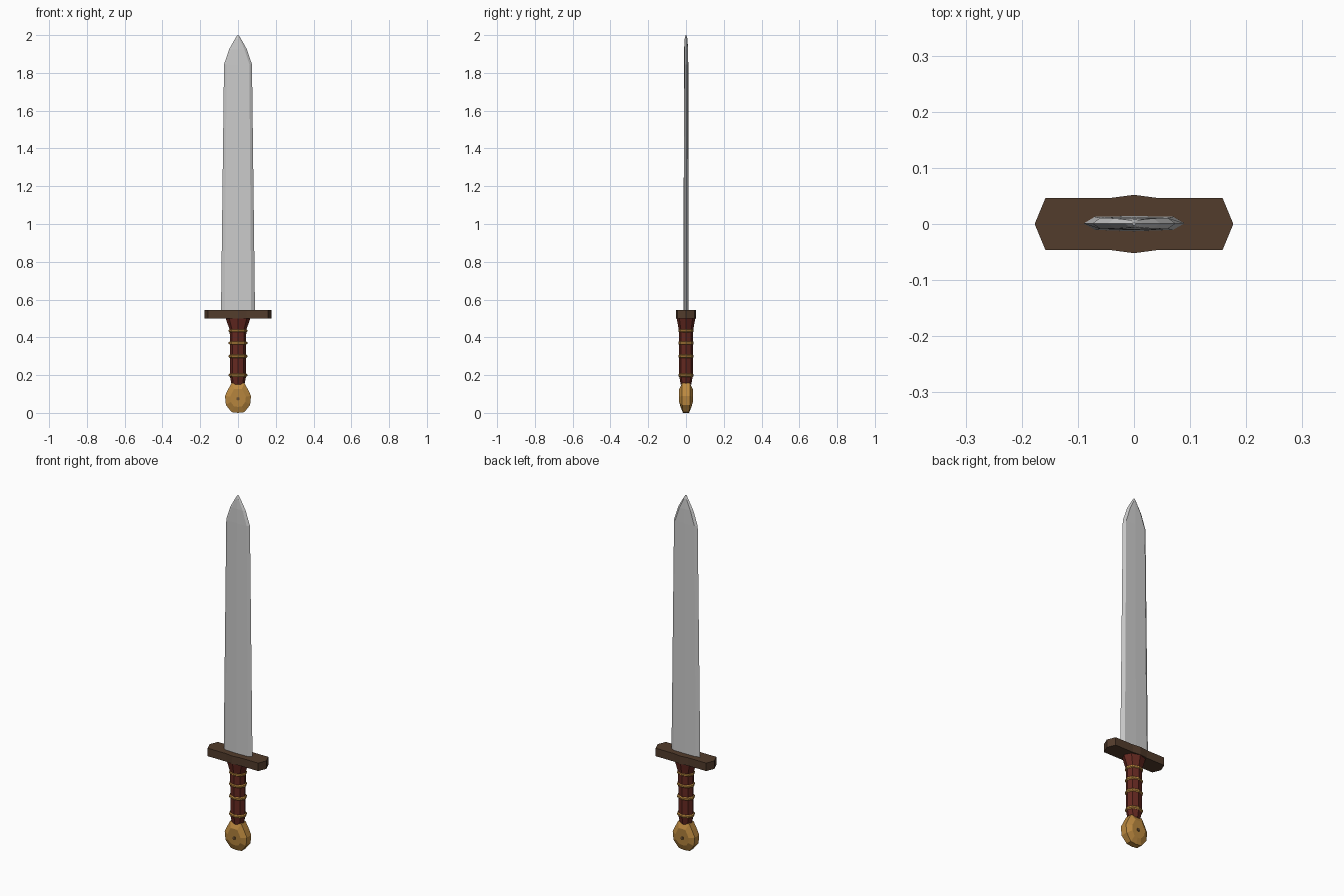
import bpy, bmesh
from math import cos, sin, pi

if "Cube" in bpy.data.objects:
    bpy.data.objects.remove(bpy.data.objects["Cube"])


def material(name, color):
    m = bpy.data.materials.new(name)
    m.diffuse_color = (*color, 1)
    m.use_nodes = True
    m.node_tree.nodes["Principled BSDF"].inputs["Base Color"].default_value = m.diffuse_color
    return m


def loft(name, rings, mat=None):
    """Skin a list of equal-length vertex rings and cap both ends."""
    bm = bmesh.new()
    loops = [[bm.verts.new(p) for p in r] for r in rings]
    n = len(loops[0])
    for a, b in zip(loops, loops[1:]):
        for i in range(n):
            j = (i + 1) % n
            bm.faces.new((a[i], a[j], b[j], b[i]))
    bm.faces.new(loops[0][::-1])
    bm.faces.new(loops[-1])
    bmesh.ops.remove_doubles(bm, verts=bm.verts, dist=1e-5)
    bmesh.ops.recalc_face_normals(bm, faces=bm.faces)
    me = bpy.data.meshes.new(name)
    bm.to_mesh(me)
    bm.free()
    ob = bpy.data.objects.new(name, me)
    bpy.context.collection.objects.link(ob)
    if mat:
        me.materials.append(mat)
    return ob


def octagon(rx, ry, z):
    return [(rx * cos(i * pi / 4), ry * sin(i * pi / 4), z) for i in range(8)]


wood = material("dark_wood", (0.085, 0.045, 0.025))
leather = material("red_leather", (0.13, 0.022, 0.015))
brass = material("brass", (0.50, 0.25, 0.05))
dark = material("rivet_metal", (0.15, 0.08, 0.03))


# Blade: bevelled edges, slightly ridged faces, tapering to a point
def blade_ring(edge, flat, t, z):
    return [(edge, 0.001, z), (flat, t, z), (0, t * 1.1, z), (-flat, t, z),
            (-edge, 0.001, z), (-flat, -t * 0.8, z), (0, -t, z), (flat, -t * 0.8, z)]


loft("blade", [blade_ring(*r) for r in (
    (0.090, 0.070, 0.013, 0.53), (0.074, 0.060, 0.011, 1.845),
    (0.047, 0.034, 0.010, 1.925), (0.016, 0.008, 0.007, 1.98),
    (0.003, 0.002, 0.002, 2.0))])

# Crossguard: flat bar with pointed ends and a slight central swell
half = [(0.177, 0.0), (0.158, 0.046), (0.045, 0.046), (0, 0.052)]
upper = half + [(-x, y) for x, y in half[-2::-1]]
outline = upper + [(x, -y) for x, y in upper[-2:0:-1]]
loft("crossguard", [[(x, y, z) for x, y in outline] for z in (0.50, 0.545)], wood)

# Grip: eight-sided handle flaring under the guard
loft("grip", [octagon(*r) for r in (
    (0.034, 0.028, 0.15), (0.043, 0.036, 0.195), (0.042, 0.036, 0.30),
    (0.044, 0.038, 0.44), (0.066, 0.050, 0.502))], leather)

# Brass bands around the grip
for i, z in enumerate((0.20, 0.30, 0.37, 0.435)):
    loft(f"grip_band_{i + 1}", [octagon(rx, ry, z + dz) for rx, ry, dz in (
        (0.043, 0.036, -0.009), (0.049, 0.041, -0.004),
        (0.049, 0.041, 0.004), (0.043, 0.036, 0.009))], brass)

# Pommel: faceted disc with a neck, chamfered front and back
right = [(0.034, 0.158), (0.052, 0.125), (0.069, 0.09), (0.064, 0.042), (0.034, 0.004), (0, 0)]
profile = right + [(-x, z) for x, z in right[-2::-1]]


def pommel_ring(y, s):
    return [(x * s, y * (0.8 if z < 0.02 else 1), 0.08 + (z - 0.08) * s) for x, z in profile]


loft("pommel", [pommel_ring(y, s) for y, s in (
    (-0.036, 0.6), (-0.02, 1), (0.02, 1), (0.036, 0.6))], brass)

# Small rivet through the pommel
loft("pommel_rivet", [[(0.009 * cos(i * pi / 4), y, 0.075 + 0.009 * sin(i * pi / 4))
                       for i in range(8)] for y in (-0.038, 0.038)], dark)
